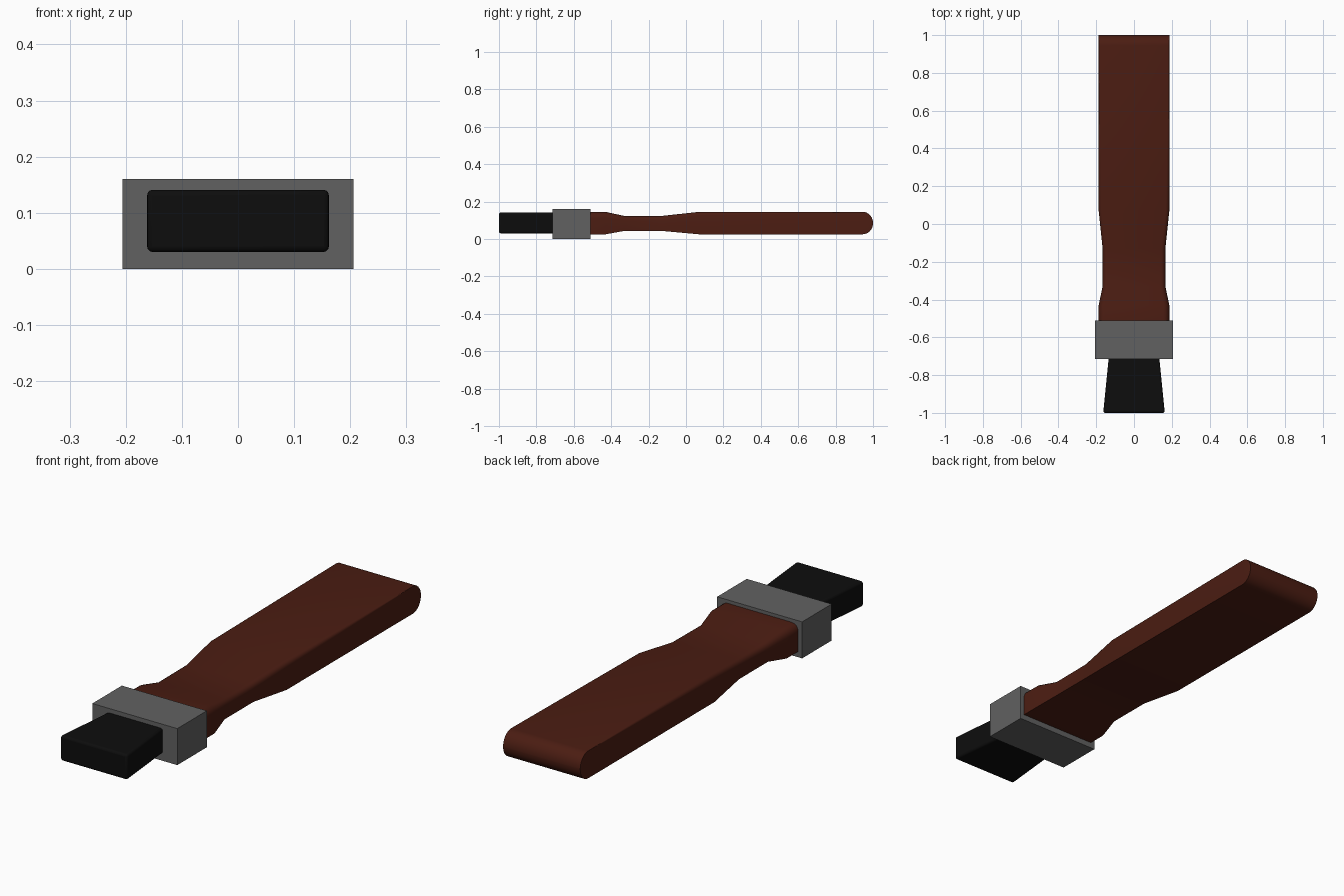
import bpy, bmesh, math

if "Cube" in bpy.data.objects:
    bpy.data.objects.remove(bpy.data.objects["Cube"])


def paint(obj, name, rgb):
    mat = bpy.data.materials.new(name)
    mat.diffuse_color = (*rgb, 1)
    mat.use_nodes = True
    mat.node_tree.nodes["Principled BSDF"].inputs["Base Color"].default_value = mat.diffuse_color
    obj.data.materials.append(mat)


def smooth(obj, angle):
    bpy.ops.object.select_all(action='DESELECT')
    bpy.context.view_layer.objects.active = obj
    obj.select_set(True)
    bpy.ops.object.shade_smooth_by_angle(angle=math.radians(angle))


def loft(name, rings):
    """Skin a list of equal-length point rings and cap both ends."""
    bm = bmesh.new()
    loops = [[bm.verts.new(p) for p in ring] for ring in rings]
    n = len(loops[0])
    for a, b in zip(loops, loops[1:]):
        for i in range(n):
            j = (i + 1) % n
            bm.faces.new((a[i], a[j], b[j], b[i]))
    bm.faces.new(loops[0])
    bm.faces.new(loops[-1])
    bmesh.ops.recalc_face_normals(bm, faces=bm.faces[:])
    mesh = bpy.data.meshes.new(name)
    bm.to_mesh(mesh)
    bm.free()
    obj = bpy.data.objects.new(name, mesh)
    bpy.context.collection.objects.link(obj)
    return obj


def rect(y, w, z0, z1):
    return [(-w, y, z0), (w, y, z0), (w, y, z1), (-w, y, z1)]


def handle_section(y, w, z0, z1, r):
    """Square bottom corners, rounded top corners."""
    arc = [math.radians(90 * k / 4) for k in range(5)]
    right = [(w - r + r * math.cos(a), y, z1 - r + r * math.sin(a)) for a in arc]
    left = [(-x, y, z) for x, y, z in reversed(right)]
    return [(-w, y, z0), (w, y, z0)] + right + left


# Handle: flared at the ferrule, narrow waist, long flat grip
stations = [
    (-0.53, 0.187, 0.025, 0.145, 0.032),
    (-0.43, 0.187, 0.025, 0.145, 0.032),
    (-0.33, 0.166, 0.043, 0.123, 0.025),
    (-0.13, 0.166, 0.043, 0.123, 0.022),
    (0.07, 0.187, 0.025, 0.145, 0.020),
]
# Rounded butt end
for k in range(9):
    a = math.radians(88 * k / 8)
    h = 0.06 * math.cos(a)
    stations.append((0.945 + 0.055 * math.sin(a), 0.187, 0.085 - h, 0.085 + h, 0.0015 * math.cos(a)))
handle = loft("handle", [handle_section(*s) for s in stations])
paint(handle, "dark_wood", (0.07, 0.012, 0.006))
smooth(handle, 30)

# Ferrule block
ferrule = loft("ferrule", [rect(-0.715, 0.206, 0, 0.16), rect(-0.51, 0.206, 0, 0.16)])
paint(ferrule, "metal", (0.12, 0.12, 0.12))

# Bristles, fanning out towards the tip
bristles = loft("bristles", [rect(-1.0, 0.163, 0.03, 0.141), rect(-0.70, 0.133, 0.03, 0.141)])
bevel = bristles.modifiers.new("soft_edges", 'BEVEL')
bevel.width = 0.01
bevel.segments = 3
paint(bristles, "black_hair", (0.004, 0.004, 0.004))
smooth(bristles, 40)
